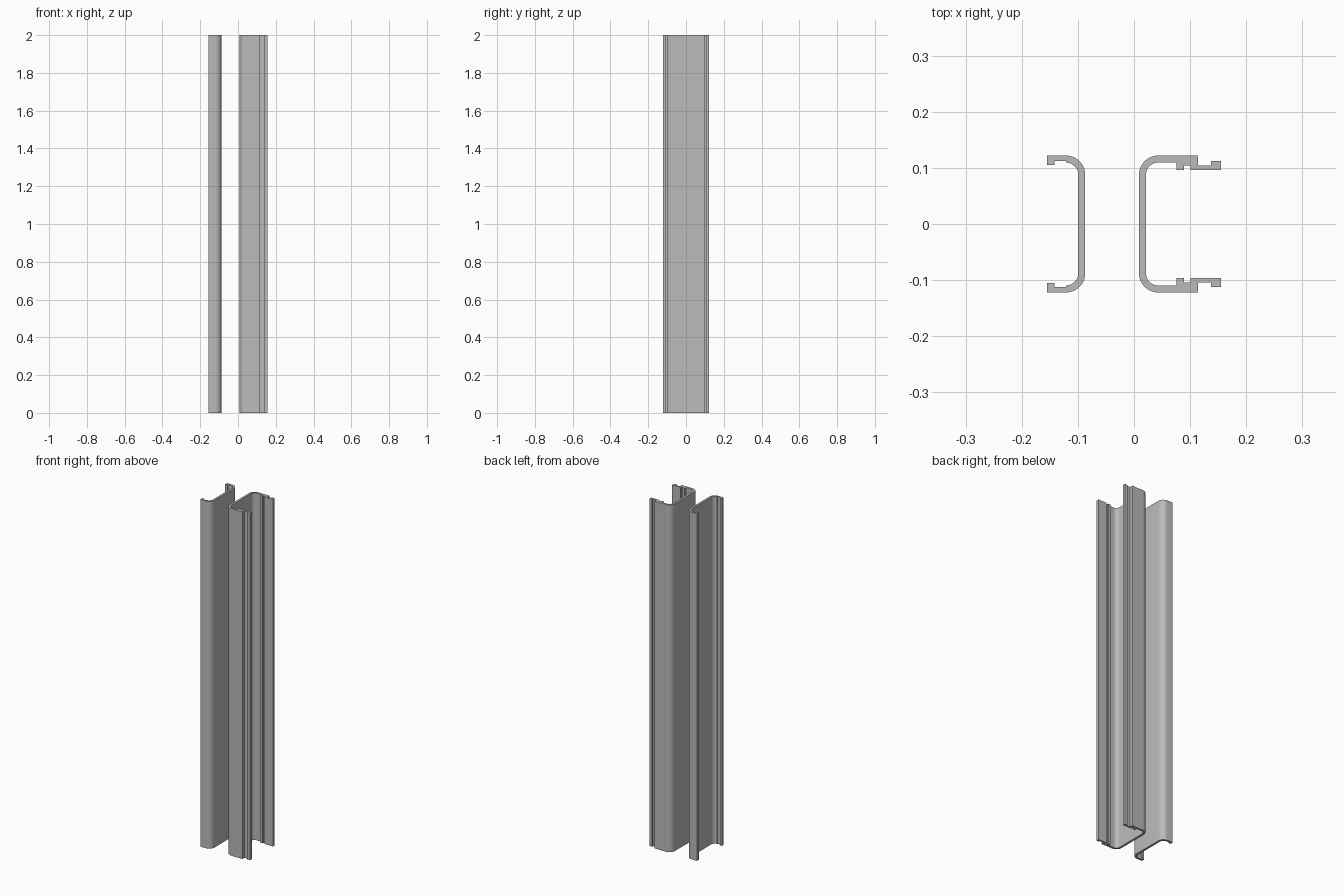
import bpy
import bmesh
from math import cos, sin, pi, radians

if "Cube" in bpy.data.objects:
    bpy.data.objects.remove(bpy.data.objects["Cube"], do_unlink=True)

HEIGHT = 2.0
HALF = 0.122          # half depth of both channels
RADIUS = 0.034        # outer bend radius
WALL = 0.0125         # web thickness

metal = bpy.data.materials.new("grey metal")
metal.use_nodes = True
GREY = (0.5, 0.5, 0.5, 1)
metal.diffuse_color = GREY
metal.node_tree.nodes["Principled BSDF"].inputs["Base Color"].default_value = GREY


def bend(cx, radius, start, end, steps=10):
    """Quarter-circle bend around the corner centre, in degrees."""
    cy = HALF - RADIUS
    angles = [radians(start + (end - start) * i / steps) for i in range(steps + 1)]
    return [(cx + radius * cos(a), cy + radius * sin(a)) for a in angles]


def extrude_channel(name, half_profile):
    """Mirror the rear half outline in y and extrude it to full height."""
    outline = half_profile + [(x, -y) for x, y in reversed(half_profile)]
    bm = bmesh.new()
    base = bm.faces.new([bm.verts.new((x, y, 0)) for x, y in outline])
    top = bmesh.ops.extrude_face_region(bm, geom=[base], use_keep_orig=True)["geom"]
    bmesh.ops.translate(bm, vec=(0, 0, HEIGHT),
                        verts=[g for g in top if isinstance(g, bmesh.types.BMVert)])
    bmesh.ops.recalc_face_normals(bm, faces=bm.faces)
    mesh = bpy.data.meshes.new(name)
    bm.to_mesh(mesh)
    bm.free()
    obj = bpy.data.objects.new(name, mesh)
    bpy.context.collection.objects.link(obj)
    mesh.materials.append(metal)
    bpy.ops.object.select_all(action='DESELECT')
    obj.select_set(True)
    bpy.context.view_layer.objects.active = obj
    bpy.ops.object.shade_smooth_by_angle(angle=radians(30))


# Lipped channel: outer bend, returned lip, flange step, inner bend
cx = -0.087 - RADIUS
lipped = bend(cx, RADIUS, 0, 90)
lipped += [(-0.155, HALF), (-0.155, 0.105), (-0.142, 0.105), (-0.142, 0.112), (cx, 0.112)]
lipped += bend(cx, RADIUS - WALL, 90, 0)
extrude_channel("lipped_channel", lipped)

# Hooked channel: outer bend, stepped hook, inner groove and tooth, inner bend
cx = 0.009 + RADIUS
hooked = bend(cx, RADIUS, 180, 90)
hooked += [(0.114, HALF), (0.114, 0.104), (0.137, 0.104), (0.137, 0.112),
           (0.155, 0.112), (0.155, 0.096), (0.101, 0.096), (0.101, 0.104),
           (0.089, 0.104), (0.089, 0.096), (0.076, 0.096), (0.076, HALF - WALL)]
hooked += bend(cx, RADIUS - WALL, 90, 180)
extrude_channel("hooked_channel", hooked)
